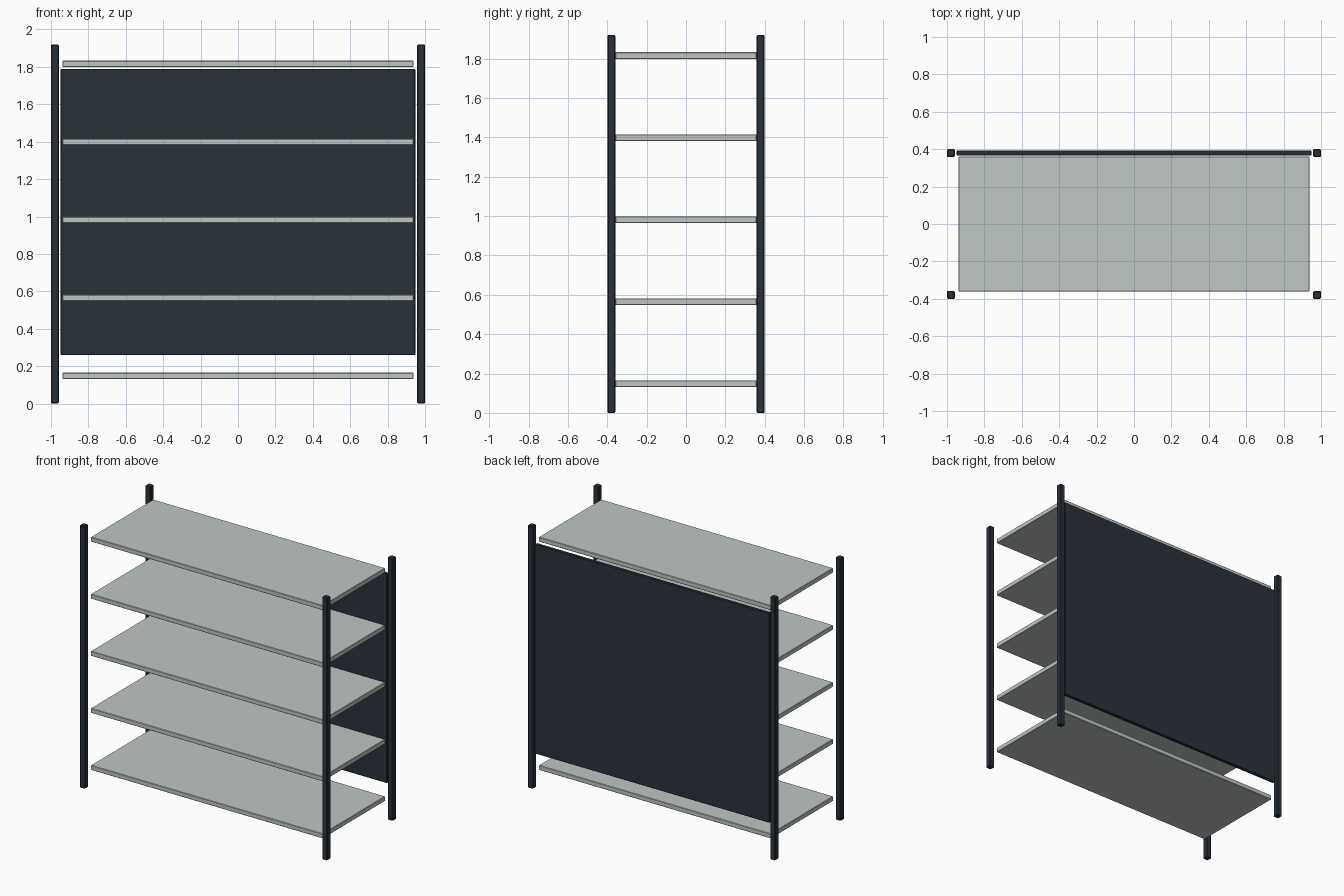
import bpy

if "Cube" in bpy.data.objects:
    bpy.data.objects.remove(bpy.data.objects["Cube"])


def material(name, color):
    m = bpy.data.materials.new(name)
    m.diffuse_color = color
    m.use_nodes = True
    m.node_tree.nodes["Principled BSDF"].inputs["Base Color"].default_value = m.diffuse_color
    return m


dark = material("dark_metal", (0.022, 0.032, 0.042, 1))
pale = material("pale_shelf", (0.52, 0.57, 0.55, 1))


def box(name, lo, hi, mat, bevel=0.003):
    """Box between two corners with a small edge bevel."""
    bpy.ops.mesh.primitive_cube_add(size=1, location=[(a + b) / 2 for a, b in zip(lo, hi)])
    ob = bpy.context.object
    ob.name = name
    ob.scale = [b - a for a, b in zip(lo, hi)]
    bpy.ops.object.transform_apply(location=False, rotation=False, scale=True)
    mod = ob.modifiers.new("edge_bevel", 'BEVEL')
    mod.width = bevel
    mod.segments = 1
    ob.data.materials.append(mat)
    return ob


# Four corner posts
for side, x in (("left", -0.979), ("right", 0.979)):
    for end, y in (("front", -0.379), ("back", 0.379)):
        box(f"{end}_{side}_post", (x - 0.021, y - 0.021, 0), (x + 0.021, y + 0.021, 1.92), dark, 0.005)

# Five evenly spaced shelves
for i in range(5):
    z = 0.148 + i * 0.417
    box(f"shelf_{i + 1}", (-0.938, -0.36, z - 0.017), (0.938, 0.36, z + 0.017), pale)

# Back panel
box("back_panel", (-0.948, 0.366, 0.26), (0.948, 0.392, 1.79), dark)
